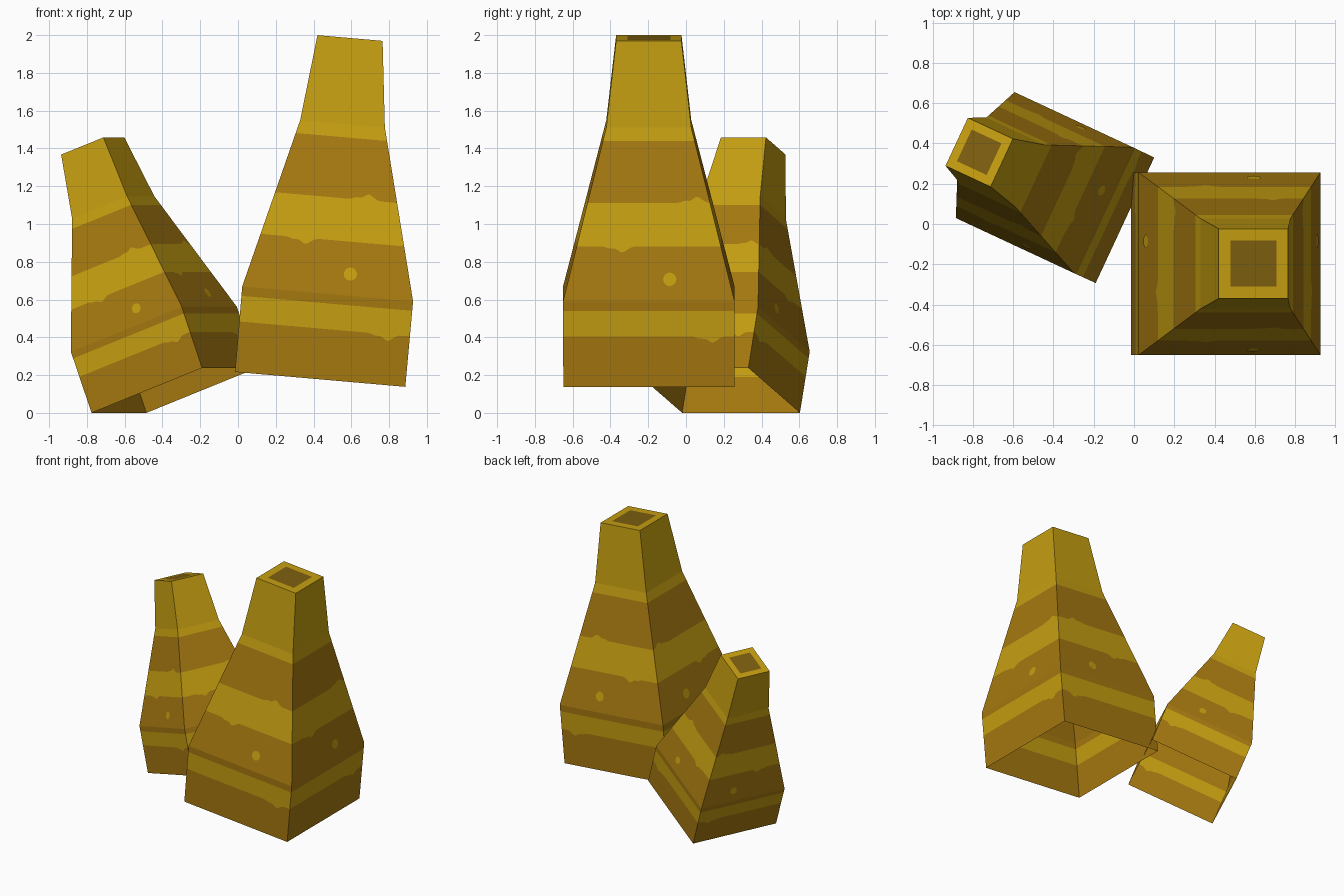
import bpy, bmesh, math
from mathutils import Matrix, Vector

if "Cube" in bpy.data.objects:
    bpy.data.objects.remove(bpy.data.objects["Cube"])


def material(name, rgb):
    m = bpy.data.materials.new(name)
    m.diffuse_color = (*rgb, 1)
    m.use_nodes = True
    m.node_tree.nodes["Principled BSDF"].inputs["Base Color"].default_value = m.diffuse_color
    return m


MATS = [material("light gold", (0.56, 0.342, 0.0055)),
        material("brown gold", (0.38, 0.19, 0.0052)),
        material("dark brown", (0.205, 0.113, 0.005))]
LIGHT, DARK, HOLE = 0, 1, 2

# height and half width of the square tower
PROFILE = [(0, 0.4525), (0.454, 0.454), (1.358, 0.225), (1.814, 0.173)]
# height of each row, colour of the band above it
ROWS = [(0, DARK), (0.268, LIGHT), (0.404, DARK), (0.454, DARK), (0.74, LIGHT),
        (0.966, DARK), (1.288, LIGHT), (1.358, LIGHT), (1.814, None)]
COLUMNS = 48


def half(h):
    for (h0, w0), (h1, w1) in zip(PROFILE, PROFILE[1:]):
        if h <= h1:
            return w0 + (w1 - w0) * (h - h0) / (h1 - h0)
    return PROFILE[-1][1]


def place(axis, sign, u, h, lift=0.0):
    """Point on a side wall: u runs along the wall, h up."""
    d = sign * (half(h) + lift)
    return Vector((u, d, h)) if axis == 1 else Vector((d, u, h))


def bump(level, axis, u):
    """Small drips along the band borders."""
    spots = {0.966: (0.175 if axis == 1 else 0.26, 0.032),
             0.74: (-0.138, -0.032), 0.268: (0.338, -0.034)}
    if level not in spots:
        return 0.0
    centre, amp = spots[level]
    return amp * (math.exp(-((u - centre) / 0.033) ** 2)
                  + 0.35 * math.exp(-((u - centre + 0.065) / 0.025) ** 2))


def tower(name, matrix):
    bm = bmesh.new()

    def face(points, mat, flip=False):
        if flip:
            points = points[::-1]
        bm.faces.new([bm.verts.new(p) for p in points]).material_index = mat

    for axis, sign in ((1, -1), (0, 1), (1, 1), (0, -1)):
        flip = (axis, sign) in ((1, 1), (0, -1))
        # banded wall
        grid = []
        for level, _ in ROWS:
            row = []
            for i in range(COLUMNS + 1):
                t = 2 * i / COLUMNS - 1
                h = level
                if 0 < i < COLUMNS:
                    h += bump(level, axis, t * half(level))
                row.append(place(axis, sign, t * half(h), h))
            grid.append(row)
        for r in range(len(ROWS) - 1):
            for i in range(COLUMNS):
                face([grid[r][i], grid[r][i + 1], grid[r + 1][i + 1], grid[r + 1][i]],
                     ROWS[r][1], flip)
        # round spot
        ring = [2 * math.pi * k / 16 for k in range(16)]
        face([place(axis, sign, 0.111 + 0.035 * math.cos(a), 0.569 + 0.035 * math.sin(a), 0.003)
              for a in ring], LIGHT, flip)

    # top rim with dark opening (bottom stays open)
    top, wide = PROFILE[-1]
    corners = [(-1, -1), (1, -1), (1, 1), (-1, 1)]
    outer = [Vector((x * wide, y * wide, top)) for x, y in corners]
    inner = [Vector((x * 0.114, y * 0.114, top)) for x, y in corners]
    for k in range(4):
        n = (k + 1) % 4
        face([outer[k], outer[n], inner[n], inner[k]], LIGHT)
    face(inner, HOLE)

    bmesh.ops.remove_doubles(bm, verts=bm.verts, dist=0.0005)
    bm.transform(matrix)
    mesh = bpy.data.meshes.new(name)
    bm.to_mesh(mesh)
    bm.free()
    for m in MATS:
        mesh.materials.append(m)
    bpy.context.collection.objects.link(bpy.data.objects.new(name, mesh))


# large tower leaning slightly right, small tower leaning back to the left
tower("large_tower", Matrix.Translation((0.435, -0.197, 0.1775))
      @ Matrix.Rotation(math.radians(5), 4, 'Y'))
tower("small_tower", Matrix.Translation((-0.3375, 0.155, 0.119))
      @ Matrix.Rotation(math.radians(-25), 4, 'Z')
      @ Matrix.Rotation(math.radians(-20.2), 4, 'Y')
      @ Matrix.Scale(0.76, 4))
